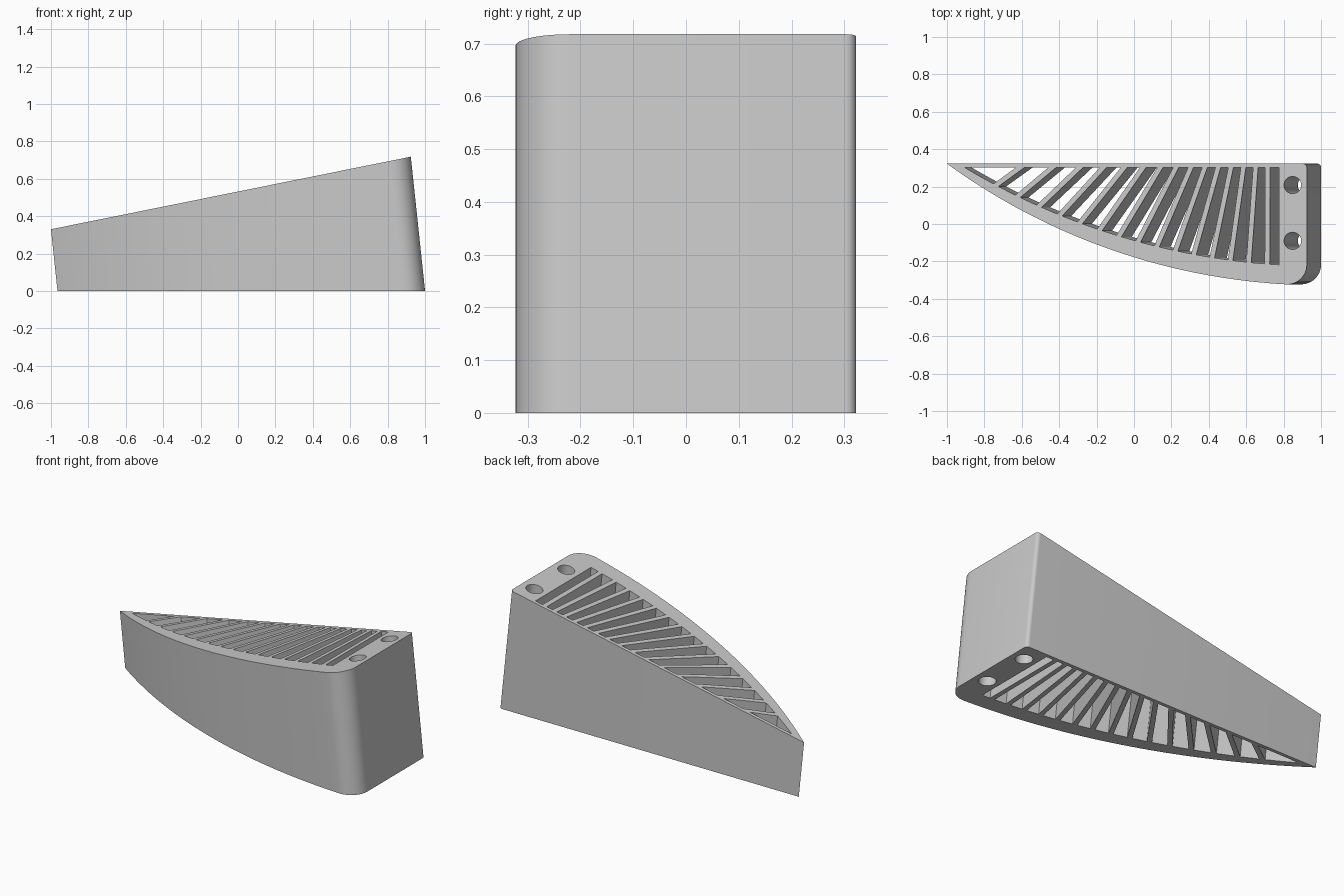
import bpy, bmesh, math

cube = bpy.data.objects.get("Cube")
if cube:
    bpy.data.objects.remove(cube)

BACK, RIGHT, ROUND = 0.3225, 0.924, 0.105  # wedge edges on the top and front corner radius
ARC_X = 1.0                                # where the bowed curves run level
SLOT_BACK, SLOT_LEFT, SLOT_RIGHT = 0.302, -0.905, 0.775
FAN_X, FAN_Y, STEP = 0.72, 1.27, math.radians(3.83)
BARS, BAR_HALF = 15, 0.0135


def place(x, y, t):
    """Point on the leaning wedge: t = 0 on the base, t = 1 on the sloping top."""
    base_x = 1.0214 * x + 0.0563
    return (base_x + (x - base_x) * t, y, (0.5315 + 0.2015 * x) * t)


def add_prism(bm, outline, t0, t1):
    low = [bm.verts.new(place(x, y, t0)) for x, y in outline]
    high = [bm.verts.new(place(x, y, t1)) for x, y in outline]
    bm.faces.new(low[::-1])
    bm.faces.new(high)
    n = len(outline)
    for i in range(n):
        j = (i + 1) % n
        bm.faces.new((low[i], low[j], high[j], high[i]))


def make_object(name, bm):
    bmesh.ops.recalc_face_normals(bm, faces=bm.faces)
    mesh = bpy.data.meshes.new(name)
    bm.to_mesh(mesh)
    bm.free()
    obj = bpy.data.objects.new(name, mesh)
    bpy.context.collection.objects.link(obj)
    return obj


def arc(cx, cy, r, a0, a1, n):
    angles = [math.radians(a0 + (a1 - a0) * i / n) for i in range(n + 1)]
    return [(cx + r * math.cos(a), cy + r * math.sin(a)) for a in angles]


def bow(x0, y0, y_low):
    """Circle through (x0, y0), level at ARC_X, y_low. Returns y as a function of x."""
    dx, dy = ARC_X - x0, y0 - y_low
    r = (dx * dx + dy * dy) / (2 * dy)
    return lambda x: y_low + r - math.sqrt(r * r - (ARC_X - x) ** 2)


outer = bow(-1.0, BACK, -0.328)
inner = bow(SLOT_LEFT, SLOT_BACK, -0.225)

# Wedge body: curved front, rounded right end, straight back
bow_end = RIGHT - ROUND - 0.006
xs = [-1 + (bow_end + 1) * i / 40 for i in range(41)]
outline = [(x, outer(x)) for x in xs]
outline += arc(RIGHT - ROUND, outer(bow_end) + ROUND, ROUND, -90, 0, 12)
outline += arc(RIGHT - 0.02, BACK - 0.02, 0.02, 0, 90, 6)
bm = bmesh.new()
add_prism(bm, outline, 0, 1)
body = make_object("wedge_body", bm)


def bar_edge(k, side):
    """Edge line of fanned bar k: x as a function of y."""
    a = k * STEP + math.radians(0.3)
    return lambda y: FAN_X - (FAN_Y - y) * math.tan(a) + side * BAR_HALF / math.cos(a)


def meet_inner(edge):
    """Height at which a bar edge reaches the inner curve."""
    lo, hi = -BACK, SLOT_BACK
    for _ in range(40):
        mid = (lo + hi) / 2
        if inner(edge(mid)) > mid:
            lo = mid
        else:
            hi = mid
    return hi


# Slots between the fanned bars, plus two screw holes
bm = bmesh.new()
for k in range(BARS + 1):
    right = bar_edge(k - 1, -1) if k else (lambda y: SLOT_RIGHT)
    yr = meet_inner(right)
    points = [(right(yr), yr), (right(SLOT_BACK), SLOT_BACK)]
    if k < BARS:
        left = bar_edge(k, 1)
        yl = meet_inner(left)
        points += [(left(SLOT_BACK), SLOT_BACK), (left(yl), yl)]
        x_left = left(yl)
    else:
        x_left = SLOT_LEFT
        points.append((x_left, SLOT_BACK))
    for i in range(1, 4):
        x = x_left + (right(yr) - x_left) * i / 4
        points.append((x, inner(x)))
    add_prism(bm, points, -0.1, 1.1)
for y in (0.208, -0.09):
    add_prism(bm, arc(0.848, y, 0.046, 0, 348.75, 31), -0.1, 1.1)
cutter = make_object("slot_cutter", bm)
cutter.hide_render = True

mod = body.modifiers.new("slots", "BOOLEAN")
mod.operation = "DIFFERENCE"
mod.solver = "EXACT"
mod.object = cutter
bpy.context.view_layer.objects.active = body
body.select_set(True)
bpy.ops.object.modifier_apply(modifier=mod.name)
bpy.data.objects.remove(cutter)

# Plain grey finish
grey = bpy.data.materials.new("light_grey")
grey.use_nodes = True
colour = (0.59, 0.59, 0.59, 1)
grey.diffuse_color = colour
grey.node_tree.nodes["Principled BSDF"].inputs["Base Color"].default_value = colour
body.data.materials.clear()
body.data.materials.append(grey)
bpy.ops.object.shade_smooth_by_angle(angle=math.radians(30))
